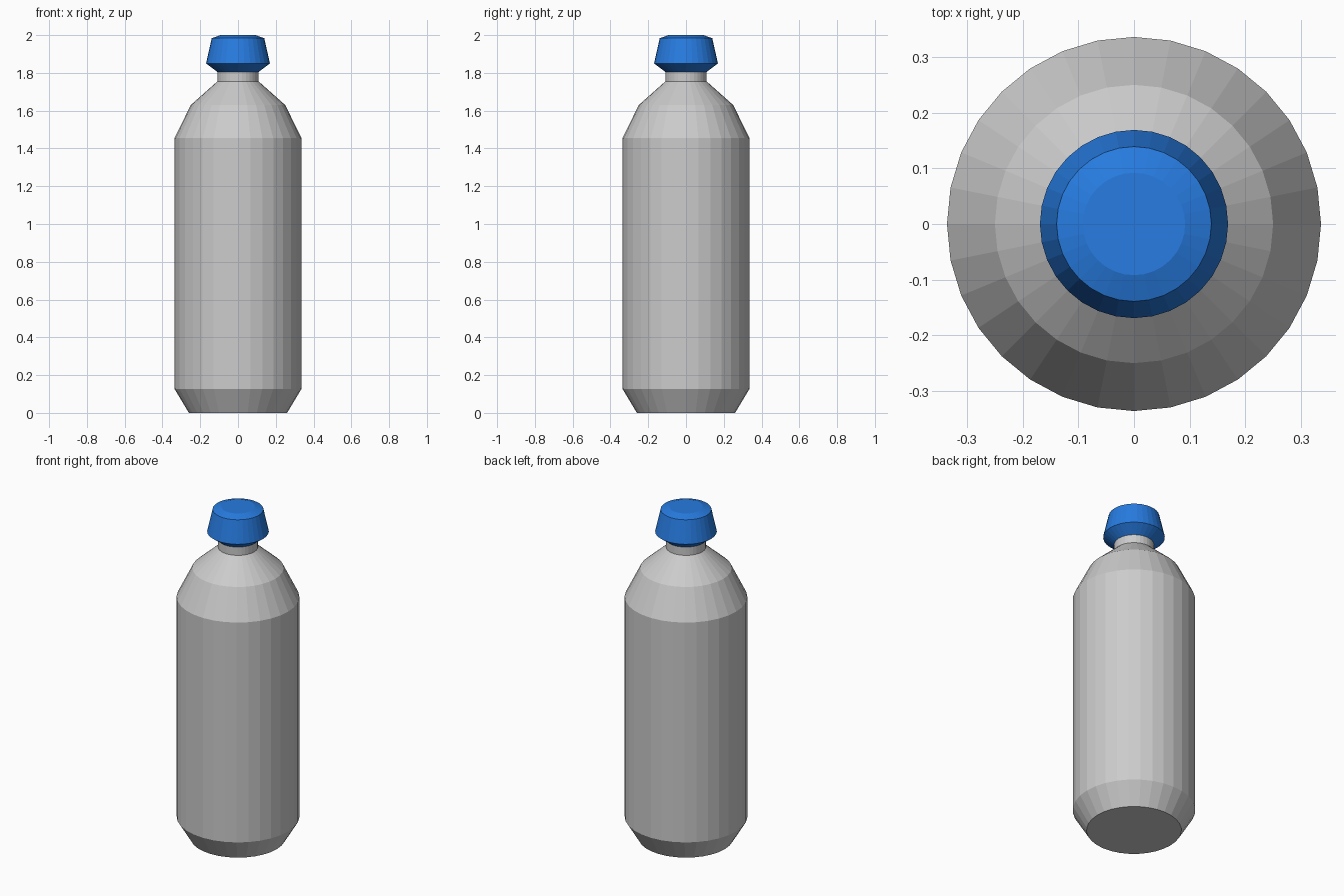
import bpy, bmesh
from math import cos, sin, tau

if "Cube" in bpy.data.objects:
    bpy.data.objects.remove(bpy.data.objects["Cube"])

SIDES = 32


def lathe(name, profile, cap_bottom=False, cap_top=False):
    """Revolve (radius, z) points around z into a flat-shaded faceted shell."""
    bm = bmesh.new()
    rings = [[bm.verts.new((r * cos(tau * i / SIDES), r * sin(tau * i / SIDES), z))
              for i in range(SIDES)] for r, z in profile]
    for low, high in zip(rings, rings[1:]):
        for i in range(SIDES):
            j = (i + 1) % SIDES
            bm.faces.new((low[i], low[j], high[j], high[i]))
    if cap_bottom:
        bm.faces.new(rings[0][::-1])
    if cap_top:
        bm.faces.new(rings[-1])
    mesh = bpy.data.meshes.new(name)
    bm.to_mesh(mesh)
    bm.free()
    obj = bpy.data.objects.new(name, mesh)
    bpy.context.collection.objects.link(obj)
    return obj


# Bottle: tapered base, straight body, two-step shoulder and neck
lathe("bottle_body", [(0.26, 0), (0.336, 0.127), (0.336, 1.455), (0.25, 1.63),
                      (0.109, 1.755), (0.109, 1.805)], cap_bottom=True)

# Cap: flared underside, tapered side and bevelled top
cap = lathe("bottle_cap", [(0.109, 1.805), (0.169, 1.85), (0.139, 1.984),
                           (0.092, 2.0)], cap_top=True)
blue = bpy.data.materials.new("cap_blue")
blue.diffuse_color = (0.02, 0.2, 0.75, 1)
blue.use_nodes = True
blue.node_tree.nodes["Principled BSDF"].inputs["Base Color"].default_value = blue.diffuse_color
cap.data.materials.append(blue)
